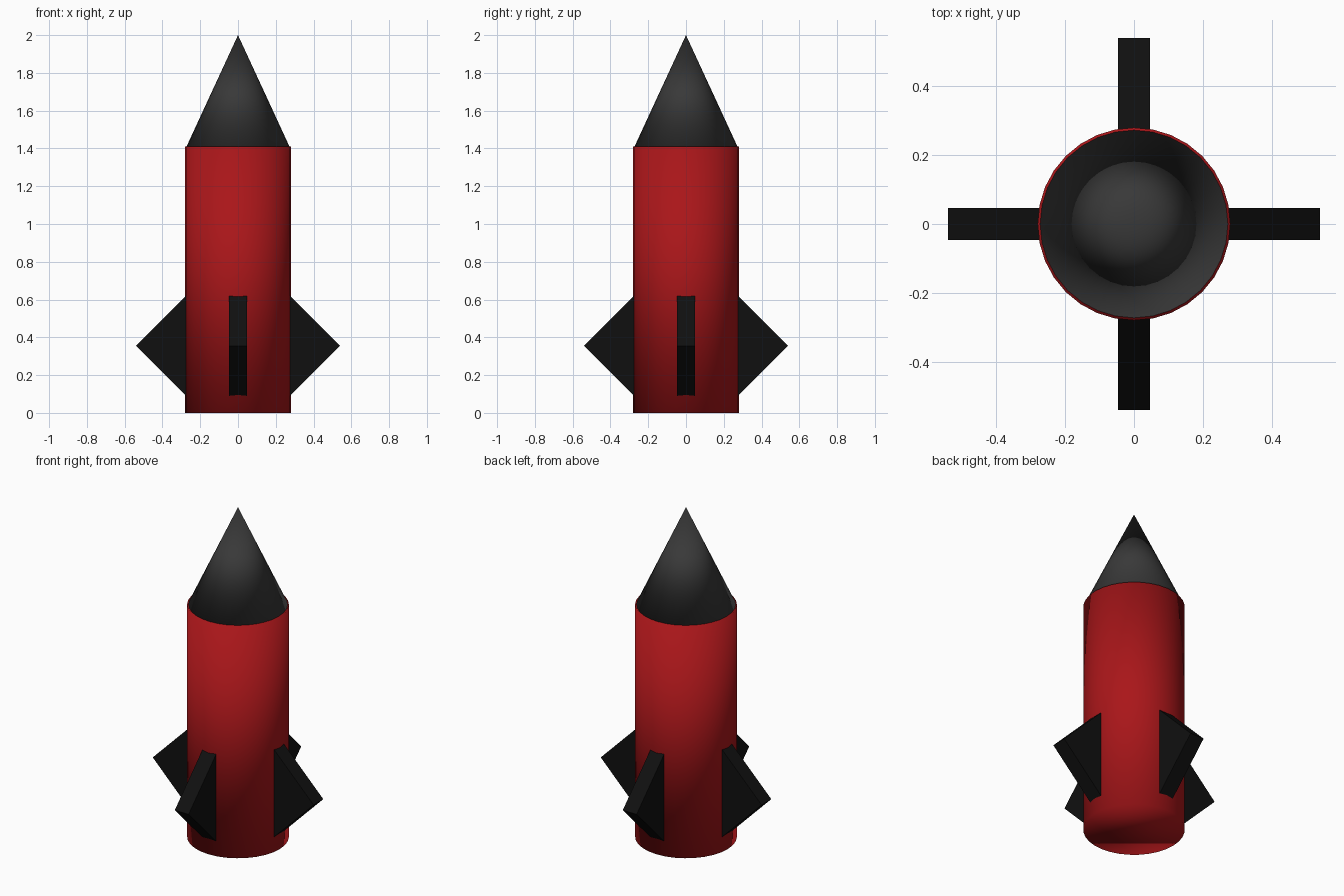
import bpy
from math import pi, cos, sin, sqrt

if "Cube" in bpy.data.objects:
    bpy.data.objects.remove(bpy.data.objects["Cube"])


def paint(obj, name, rgb):
    mat = bpy.data.materials.get(name) or bpy.data.materials.new(name)
    mat.diffuse_color = (*rgb, 1)
    mat.use_nodes = True
    mat.node_tree.nodes["Principled BSDF"].inputs["Base Color"].default_value = mat.diffuse_color
    obj.data.materials.append(mat)


RED = ("red", (0.40, 0.008, 0.01))
GREY = ("dark_grey", (0.04, 0.04, 0.04))
BLACK = ("black", (0.005, 0.005, 0.005))

# Body tube, smooth across its caps
bpy.ops.mesh.primitive_cylinder_add(vertices=32, radius=0.28, depth=1.41, location=(0, 0, 0.705))
body = bpy.context.object
body.name = "body"
bpy.ops.object.shade_smooth()
paint(body, *RED)

# Nose cone
bpy.ops.mesh.primitive_cone_add(vertices=32, radius1=0.275, radius2=0, depth=0.595,
                                location=(0, 0, 1.7025))
nose = bpy.context.object
nose.name = "nose_cone"
bpy.ops.object.shade_smooth()
paint(nose, *GREY)

# Four fins: square slabs turned onto a corner, half sunk in the body
side = 0.265 * sqrt(2)
for i, label in enumerate(("right", "back", "left", "front")):
    a = i * pi / 2
    bpy.ops.mesh.primitive_cube_add(size=1, location=(0.275 * cos(a), 0.275 * sin(a), 0.355),
                                    rotation=(0, pi / 4, a))
    fin = bpy.context.object
    fin.name = "fin_" + label
    fin.scale = (side, 0.093, side)
    paint(fin, *BLACK)
